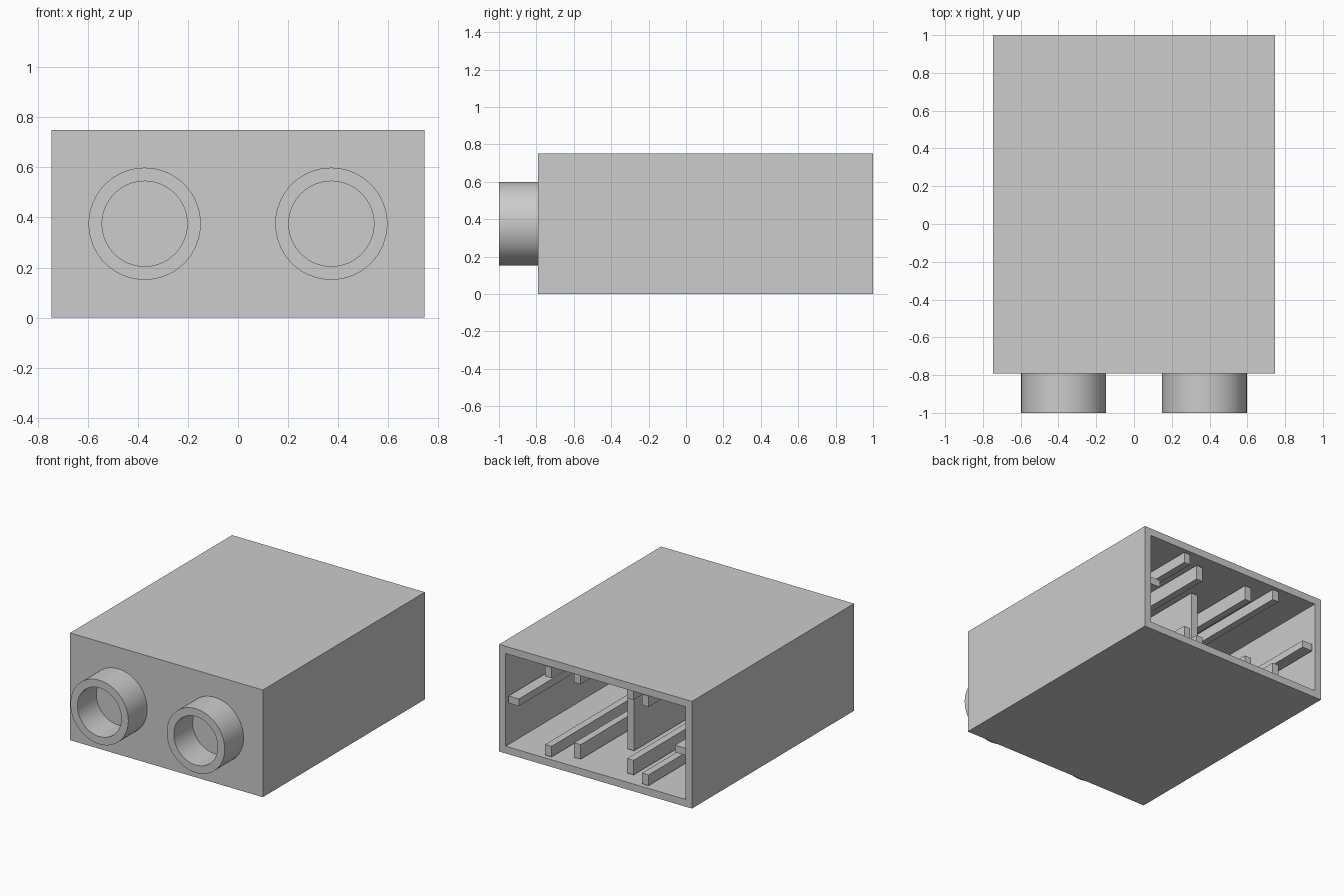
import bpy, bmesh, math
from mathutils import Matrix, Vector

cube = bpy.data.objects.get("Cube")
if cube:
    bpy.data.objects.remove(cube, do_unlink=True)

# Overall dimensions
HALF_W, HEIGHT, FRONT, BACK = 0.746, 0.75, -0.791, 1.0
WALL = 0.072
MID_Z = HEIGHT / 2
INNER_W = HALF_W - WALL
INNER_FRONT = FRONT + WALL
EMBED = 0.01          # how far ribs sink into the walls
RIB = 0.05            # rib thickness

grey = bpy.data.materials.new("light_grey")
grey.use_nodes = True
COLOUR = (0.604, 0.604, 0.604, 1)
grey.diffuse_color = COLOUR
grey.node_tree.nodes["Principled BSDF"].inputs["Base Color"].default_value = COLOUR


def add_object(name, bm):
    bmesh.ops.recalc_face_normals(bm, faces=bm.faces)
    mesh = bpy.data.meshes.new(name)
    bm.to_mesh(mesh)
    bm.free()
    mesh.materials.append(grey)
    obj = bpy.data.objects.new(name, mesh)
    bpy.context.collection.objects.link(obj)
    return obj


def block_mesh(x, y, z):
    """Box from (min, max) pairs on each axis."""
    bm = bmesh.new()
    bmesh.ops.create_cube(bm, size=1)
    lo, hi = Vector((x[0], y[0], z[0])), Vector((x[1], y[1], z[1]))
    for v in bm.verts:
        v.co = (lo + hi) / 2 + v.co * (hi - lo)
    return bm


def rib(name, x, back_gap, z):
    return add_object(name, block_mesh(x, (INNER_FRONT - EMBED, BACK - back_gap), z))


# Housing: a box hollowed from the open back
bm = block_mesh((-HALF_W, HALF_W), (FRONT, BACK), (0, HEIGHT))
back = max(bm.faces, key=lambda f: f.calc_center_median().y)
bmesh.ops.inset_individual(bm, faces=[back], thickness=WALL)
new = bmesh.ops.extrude_discrete_faces(bm, faces=[back])["faces"]
bmesh.ops.translate(bm, verts=new[0].verts, vec=(0, INNER_FRONT - BACK, 0))
add_object("housing", bm)


# Front tubes: a ring profile spun about the y axis
def tube(name, x, outer=0.224, inner=0.17, segments=96):
    bm = bmesh.new()
    profile = [(inner, FRONT), (inner, -1), (outer, -1), (outer, FRONT)]
    verts = [bm.verts.new((r, y, 0)) for r, y in profile]
    edges = [bm.edges.new(pair) for pair in zip(verts, verts[1:])]
    bmesh.ops.spin(bm, geom=verts + edges, cent=(0, 0, 0), axis=(0, 1, 0),
                   angle=2 * math.pi, steps=segments, use_merge=True)
    bmesh.ops.remove_doubles(bm, verts=bm.verts, dist=0.0001)
    bmesh.ops.transform(bm, matrix=Matrix.Translation((x, 0, MID_Z)), verts=bm.verts)
    obj = add_object(name, bm)
    bpy.ops.object.select_all(action='DESELECT')
    obj.select_set(True)
    bpy.context.view_layer.objects.active = obj
    bpy.ops.object.shade_smooth_by_angle(angle=math.radians(30))


def span(centre):
    return centre - RIB / 2, centre + RIB / 2


# Mirrored pairs of tubes and internal guide ribs
for side, s in (("left", 1), ("right", -1)):
    tube(f"{side}_tube", s * 0.373)
    for kind, x, gap, tall in (("outer", 0.375, 0.015, 0.065), ("inner", 0.205, 0.093, 0.092)):
        rib(f"{side}_{kind}_floor_rib", span(s * x), gap, (WALL - EMBED, WALL + tall))
        rib(f"{side}_{kind}_ceiling_rib", span(s * x), gap,
            (HEIGHT - WALL - tall, HEIGHT - WALL + EMBED))
    wall_x = sorted((s * (INNER_W - 0.07), s * (INNER_W + EMBED)))
    rib(f"{side}_wall_rib", wall_x, 0.015, span(MID_Z))

# Central divider between the two chambers
rib("centre_divider", span(0), 0.39, (WALL - EMBED, HEIGHT - WALL + EMBED))
